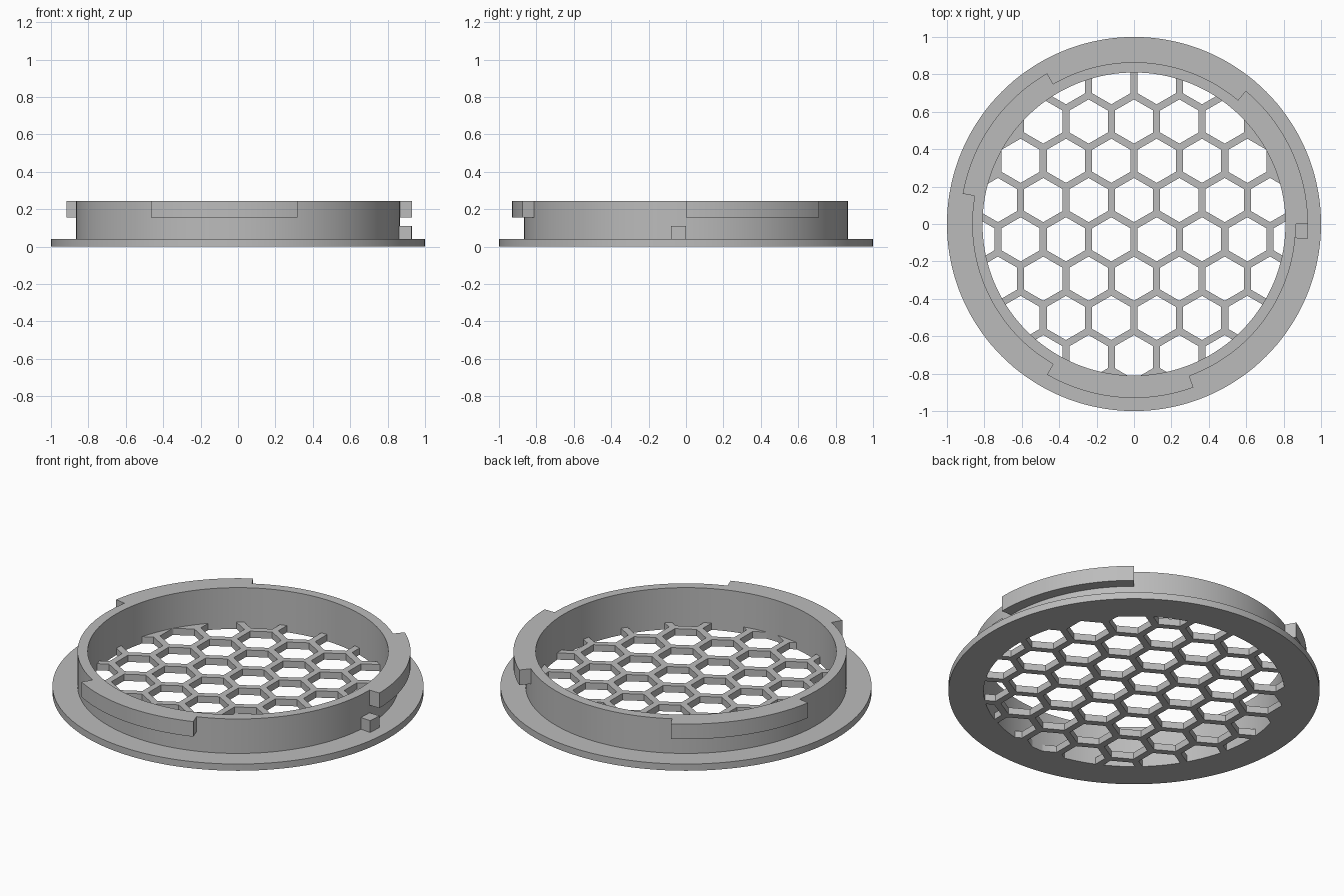
import bpy, bmesh
from math import radians, sin, cos, pi, sqrt, hypot
from mathutils import Matrix

cube = bpy.data.objects.get("Cube")
if cube:
    bpy.data.objects.remove(cube, do_unlink=True)

SEGS = 144            # sides of a full circle
BASE = 0.04           # flange and grille thickness
TOP = 0.245
R_IN, R_WALL, R_TAB = 0.81, 0.865, 0.93
PITCH, BAR = 0.2425, 0.038

grey = bpy.data.materials.new("plain grey")
grey.use_nodes = True
grey.diffuse_color = (0.5, 0.5, 0.5, 1)
grey.node_tree.nodes["Principled BSDF"].inputs["Base Color"].default_value = (0.5, 0.5, 0.5, 1)


def finish(name, bm):
    bmesh.ops.recalc_face_normals(bm, faces=bm.faces)
    mesh = bpy.data.meshes.new(name)
    bm.to_mesh(mesh)
    bm.free()
    mesh.materials.append(grey)
    obj = bpy.data.objects.new(name, mesh)
    bpy.context.collection.objects.link(obj)
    return obj


def prism(bm, radius, z0, z1, sides, x=0, y=0, turn=0):
    move = Matrix.Translation((x, y, (z0 + z1) / 2)) @ Matrix.Rotation(turn, 4, 'Z')
    bmesh.ops.create_cone(bm, cap_ends=True, segments=sides, radius1=radius,
                          radius2=radius, depth=z1 - z0, matrix=move)


def arc_block(name, r0, r1, z0, z1, start=0, end=360):
    """Rectangular section swept around z; closed ring when the sweep is full."""
    full = end - start == 360
    steps = max(2, round(SEGS * (end - start) / 360))
    bm = bmesh.new()
    loops = []
    for i in range(steps + (not full)):
        a = radians(start + (end - start) * i / steps)
        loops.append([bm.verts.new((r * cos(a), r * sin(a), z))
                      for r, z in ((r0, z0), (r1, z0), (r1, z1), (r0, z1))])
    for i in range(steps):
        a, b = loops[i], loops[(i + 1) % len(loops)]
        for k in range(4):
            n = (k + 1) % 4
            bm.faces.new((a[k], a[n], b[n], b[k]))
    if not full:
        bm.faces.new(loops[0])
        bm.faces.new(loops[-1])
    return finish(name, bm)


def boolean(obj, cutter, operation):
    mod = obj.modifiers.new(operation.lower(), 'BOOLEAN')
    mod.operation = operation
    mod.solver = 'EXACT'
    mod.object = cutter
    cutter.hide_render = True


# Hexagonal openings, trimmed to the inner circle
bm = bmesh.new()
hole_radius = (PITCH - BAR) / sqrt(3)
for row in range(-5, 5):
    y = 0.128 + row * PITCH * sqrt(3) / 2
    for col in range(-5, 6):
        x = (col + (row % 2) / 2) * PITCH
        if hypot(x, y) < 0.89:
            prism(bm, hole_radius, -0.1, 0.14, 6, x, y, 0)
# Turn every opening so that a corner points along y
first = bm.verts[:][0] if not bm.verts else None
corner_up = any(abs(v.co.x) < 1e-4 and abs(v.co.y - 0.128 - hole_radius) < 1e-3 for v in bm.verts)
if not corner_up:
    bm.clear()
    for row in range(-5, 5):
        y = 0.128 + row * PITCH * sqrt(3) / 2
        for col in range(-5, 6):
            x = (col + (row % 2) / 2) * PITCH
            if hypot(x, y) < 0.89:
                prism(bm, hole_radius, -0.1, 0.14, 6, x, y, pi / 6)
holes = finish("hole_cutter", bm)

bm = bmesh.new()
prism(bm, R_IN, -0.05, 0.09, SEGS)
limit = finish("hole_limit", bm)
boolean(holes, limit, 'INTERSECT')

# Flange and honeycomb grille in one plate
bm = bmesh.new()
prism(bm, 1.0, 0, BASE, SEGS)
plate = finish("flange_with_grille", bm)
boolean(plate, holes, 'DIFFERENCE')
depsgraph = bpy.context.evaluated_depsgraph_get()
cut_mesh = bpy.data.meshes.new_from_object(plate.evaluated_get(depsgraph))
plate.modifiers.clear()
plate.data = cut_mesh
for helper in (holes, limit):
    bpy.data.objects.remove(helper, do_unlink=True)

# Collar, three bayonet tabs and the small stop
parts = [plate, arc_block("collar", R_IN, R_WALL, BASE, TOP)]
for i, start in enumerate((0, 120, 240)):
    parts.append(arc_block(f"locking_tab_{i + 1}", R_WALL - 0.005, R_TAB, 0.155, TOP, start, start + 50))
parts.append(arc_block("stop_block", R_WALL - 0.005, R_TAB, BASE, 0.11, -5, 0))

# Smooth round walls, sharp edges
bpy.ops.object.select_all(action='DESELECT')
for obj in parts:
    obj.select_set(True)
bpy.context.view_layer.objects.active = plate
bpy.ops.object.shade_smooth_by_angle(angle=radians(30))
